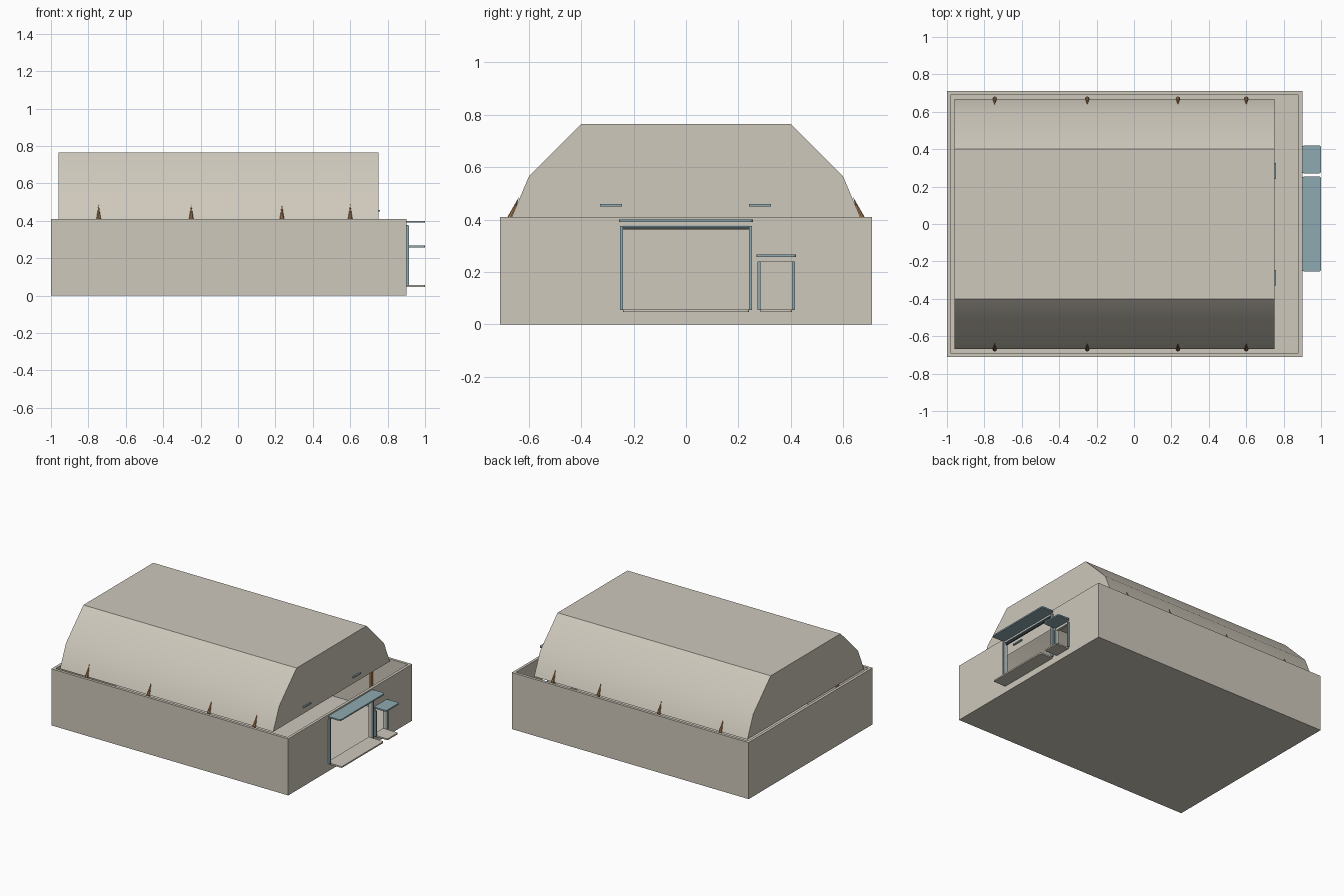
import bpy, bmesh
from mathutils import Vector

cube = bpy.data.objects.get("Cube")
if cube:
    bpy.data.objects.remove(cube, do_unlink=True)


def material(name, rgb):
    m = bpy.data.materials.new(name)
    m.use_nodes = True
    m.diffuse_color = (*rgb, 1)
    m.node_tree.nodes["Principled BSDF"].inputs["Base Color"].default_value = (*rgb, 1)
    return m


beige = material("warm_beige", (0.62, 0.58, 0.50))
blue = material("dusty_blue", (0.27, 0.40, 0.44))
brown = material("timber_brown", (0.42, 0.22, 0.09))
dark = material("dark_slate", (0.06, 0.07, 0.07))


def finish(name, bm, mat):
    bmesh.ops.recalc_face_normals(bm, faces=bm.faces)
    mesh = bpy.data.meshes.new(name)
    bm.to_mesh(mesh)
    bm.free()
    mesh.materials.append(mat)
    obj = bpy.data.objects.new(name, mesh)
    bpy.context.collection.objects.link(obj)
    return obj


def box(name, x, y, z, mat, corner=0):
    """Box from (min, max) ranges; corner rounds the upright edges."""
    bm = bmesh.new()
    bmesh.ops.create_cube(bm, size=1)
    for v in bm.verts:
        v.co = Vector(r[0] if c < 0 else r[1] for r, c in zip((x, y, z), v.co))
    if corner:
        upright = [e for e in bm.edges if abs(e.verts[0].co.z - e.verts[1].co.z) > 0.001]
        bmesh.ops.bevel(bm, geom=upright, offset=corner, segments=3, profile=0.5, affect='EDGES')
    return finish(name, bm, mat)


def select(obj):
    bpy.ops.object.select_all(action='DESELECT')
    obj.select_set(True)
    bpy.context.view_layer.objects.active = obj


def cut(obj, cutter):
    mod = obj.modifiers.new("cut", 'BOOLEAN')
    mod.operation, mod.solver, mod.object = 'DIFFERENCE', 'EXACT', cutter
    select(obj)
    bpy.ops.object.modifier_apply(modifier=mod.name)
    bpy.data.objects.remove(cutter, do_unlink=True)


# Hollow walled base with serving hatches on the +x end
walls = box("base_walls", (-1, 0.9), (-0.71, 0.71), (0, 0.41), beige)
cut(walls, box("cavity", (-0.98, 0.88), (-0.69, 0.69), (0.02, 0.6), beige))
cut(walls, box("large_opening", (0.8, 1), (-0.24, 0.24), (0.055, 0.375), beige))
cut(walls, box("small_opening", (0.8, 1), (0.285, 0.405), (0.055, 0.24), beige))

# Vaulted roof, open underneath
half = [(0.668, 0.405), (0.6, 0.565), (0.4, 0.765)]
profile = half + [(-y, z) for y, z in reversed(half)]
bm = bmesh.new()
ends = [[bm.verts.new((x, y, z)) for y, z in profile] for x in (-0.96, 0.75)]
for ring in ends:
    bm.faces.new(ring)
for i in range(len(profile) - 1):
    bm.faces.new((ends[0][i], ends[0][i + 1], ends[1][i + 1], ends[1][i]))
roof = finish("vaulted_roof", bm, beige)
select(roof)
bpy.ops.object.shade_smooth_by_angle(angle=0.52)

# Pointed support posts leaning onto the roof sides
SIDES = 8
for side, label in ((-1, "front"), (1, "back")):
    for n, x in enumerate((-0.745, -0.25, 0.235, 0.6)):
        bm = bmesh.new()
        bmesh.ops.create_cone(bm, cap_ends=True, segments=SIDES, radius1=0.012,
                              radius2=0.012, depth=1)
        top = [f for f in bm.faces if f.normal.z > 0.9]
        for v in bm.verts:
            v.co = (v.co.x + x, v.co.y + side * 0.67, 0.41 if v.co.z > 0 else 0.02)
        tip = bmesh.ops.poke(bm, faces=top)["verts"][0]
        tip.co = (x, side * 0.638, 0.487)
        finish(f"{label}_post_{n + 1}", bm, brown)


# Hatch: awning, side jambs and sill shelf
def hatch(name, y0, y1, head, awning_z):
    box(f"{name}_awning", (0.9, 1), (y0 - 0.015, y1 + 0.015), (awning_z - 0.01, awning_z), blue, 0.012)
    for label, a in (("right", y0 - 0.012), ("left", y1)):
        box(f"{name}_{label}_jamb", (0.88, 0.914), (a, a + 0.012), (0.055, head), blue)
    box(f"{name}_shelf", (0.88, 1), (y0, y1), (0.046, 0.056), beige, 0.008)


hatch("large_hatch", -0.24, 0.24, 0.375, 0.4)
hatch("small_hatch", 0.285, 0.405, 0.24, 0.267)
box("large_hatch_shutter", (0.885, 0.895), (-0.24, 0.24), (0.362, 0.372), dark)
box("large_hatch_head", (0.885, 0.905), (-0.24, 0.24), (0.372, 0.378), blue)

# Small vents on the roof end
for label, y in (("right", -0.287), ("left", 0.283)):
    box(f"{label}_vent", (0.745, 0.76), (y - 0.042, y + 0.042), (0.45, 0.459), blue)
